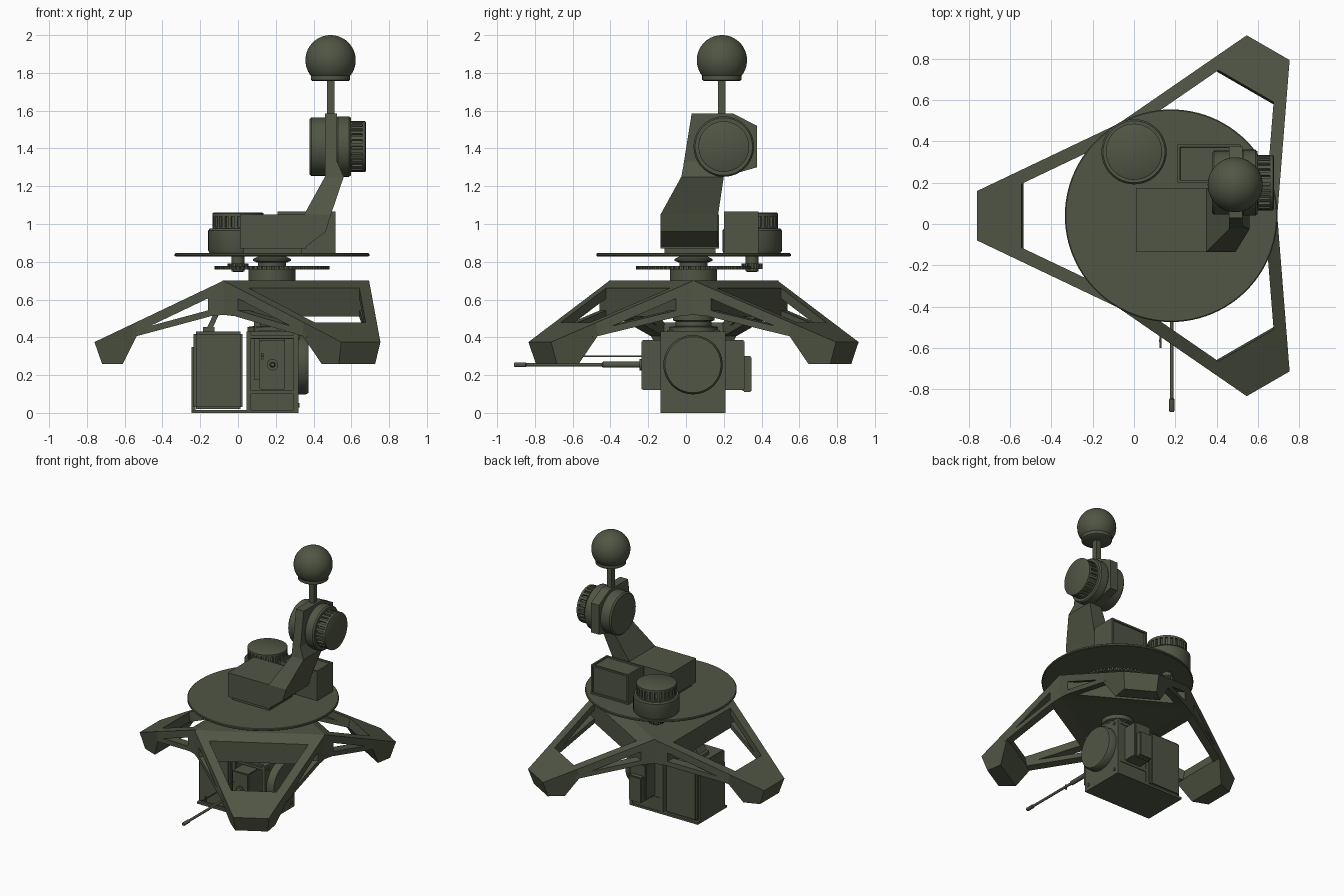
import bpy, bmesh, math
from math import sin, cos, pi, radians

if "Cube" in bpy.data.objects:
    bpy.data.objects.remove(bpy.data.objects["Cube"])

CX, CY = 0.18, 0.04          # turntable axis
olive = bpy.data.materials.new("dark_olive")
olive.diffuse_color = (0.080, 0.092, 0.058, 1)
olive.use_nodes = True
olive.node_tree.nodes["Principled BSDF"].inputs["Base Color"].default_value = olive.diffuse_color


def finish(name, bm, smooth=False):
    bmesh.ops.recalc_face_normals(bm, faces=bm.faces)
    me = bpy.data.meshes.new(name)
    bm.to_mesh(me)
    bm.free()
    me.materials.append(olive)
    ob = bpy.data.objects.new(name, me)
    bpy.context.collection.objects.link(ob)
    if smooth:
        bpy.ops.object.select_all(action='DESELECT')
        ob.select_set(True)
        bpy.context.view_layer.objects.active = ob
        bpy.ops.object.shade_smooth_by_angle(angle=radians(35))
    return ob


def loft(bm, rings):
    """Skin a list of equal-length rings and cap both ends."""
    rings = [[bm.verts.new(p) for p in ring] for ring in rings]
    n = len(rings[0])
    for a, b in zip(rings, rings[1:]):
        for i in range(n):
            j = (i + 1) % n
            bm.faces.new((a[i], a[j], b[j], b[i]))
    bm.faces.new(rings[0])
    bm.faces.new(rings[-1])


def box(name, x0, x1, y0, y1, z0, z1, bevel=0):
    bm = bmesh.new()
    loft(bm, [[(x0, y0, z), (x1, y0, z), (x1, y1, z), (x0, y1, z)] for z in (z0, z1)])
    if bevel:
        bmesh.ops.bevel(bm, geom=bm.edges[:], offset=bevel, segments=2, affect='EDGES')
    return finish(name, bm)


def orient(a, b, h, c, axis):
    p = {'z': (a, b, h), 'x': (h, a, b), 'y': (a, h, b)}[axis]
    return tuple(u + v for u, v in zip(p, c))


def lathe(name, c, pts, axis='z', n=48):
    """Turned solid: pts are (radius, height along axis)."""
    bm = bmesh.new()
    loft(bm, [[orient(r * cos(2 * pi * i / n), r * sin(2 * pi * i / n), h, c, axis)
               for i in range(n)] for r, h in pts])
    return finish(name, bm, True)


def gear(name, c, r_out, r_in, teeth, h0, h1, axis='z'):
    bm = bmesh.new()
    ring = []
    for i in range(teeth):
        for k, r in ((0, r_in), (.4, r_in), (.45, r_out), (.95, r_out)):
            t = 2 * pi * (i + k) / teeth
            ring.append((r * cos(t), r * sin(t)))
    loft(bm, [[orient(a, b, h, c, axis) for a, b in ring] for h in (h0, h1)])
    return finish(name, bm)


def ribbed_drum(name, c, r, h0, h1, axis='z'):
    d = h1 - h0
    gear(name + "_ribs", c, r, r * .9, 24, h0 + .1 * d, h1 - .2 * d, axis)
    lathe(name + "_cap", c, [(r, h1 - .22 * d), (r, h1 - .04 * d), (r - .006, h1)], axis)
    lathe(name + "_collar", c, [(r, h0), (r, h0 + .15 * d)], axis)


# ---- tripod: triangular body and three hollow truss legs
def half_width(r):
    return .12 + (.94 - r) * .476


def top_z(r):
    return .70 - (r - .257) * .476


def leg_piece(bm, ang, profile, wall=None, side=1, shrink=()):
    """Profile of (radius, z) swept across the leg, or only through one side wall."""
    sides = ([], [])
    for i, (r, z) in enumerate(profile):
        w = half_width(r) * (.8 if i in shrink else 1)
        for ring, y in zip(sides, (w * side, (w - wall) * side if wall else -w)):
            ring.append((CX + r * cos(ang) - y * sin(ang), CY + r * sin(ang) + y * cos(ang), z))
    loft(bm, sides)


bm = bmesh.new()
loft(bm, [[(CX + .514 * cos(radians(a)), CY + .514 * sin(radians(a)), z) for a in (0, 120, 240)]
          for z in (.52, .70)])
finish("tripod_body", bm)

for name, deg in (("left_leg", 180), ("back_leg", 60), ("front_leg", -60)):
    bm, ang = bmesh.new(), radians(deg)
    leg_piece(bm, ang, [(.25, .70), (.257, .70), (.34, top_z(.34)), (.34, .51), (.25, .52)])
    leg_piece(bm, ang, [(.725, top_z(.725)), (.94, .375), (.90, .26), (.79, .26), (.715, .41)],
              shrink=(2, 3))
    for s in (1, -1):
        leg_piece(bm, ang, [(.33, top_z(.33)), (.74, top_z(.74)), (.74, top_z(.74) - .055),
                            (.33, top_z(.33) - .055)], .068, s)
        leg_piece(bm, ang, [(.33, .545), (.74, .435), (.74, .40), (.33, .51)], .068, s)
    finish(name, bm)

# ---- turntable: hub, ring gear, disc
C = (CX, CY, 0)
lathe("hub", C, [(.125, .69), (.125, .765)])
gear("ring_gear", C, .305, .29, 72, .76, .778)
lathe("turntable_neck", C, [(.075, .77), (.075, .795), (.10, .805), (.10, .815), (.07, .83)])
lathe("turntable_disc", C, [(.51, .828), (.515, .832), (.515, .842), (.51, .846)], n=96)

# ---- turning motor with pinion
M = (0, .35, 0)
lathe("motor_housing", M, [(.15, .845), (.158, .86), (.158, .965), (.15, .975)])
ribbed_drum("motor", M, .136, .97, 1.06)
lathe("pinion_shaft", M, [(.02, .745), (.034, .75), (.034, .83)], n=24)
gear("pinion", M, .056, .044, 14, .762, .792)

# ---- control box with recessed panels on the back and top
ob = box("control_box", .21, .517, .20, .385, .845, 1.065)
bm = bmesh.new()
bm.from_mesh(ob.data)
for f in [f for f in bm.faces if f.normal.y > .9 or f.normal.z > .9]:
    bmesh.ops.inset_individual(bm, faces=[f], thickness=.018, depth=0)
    bmesh.ops.inset_individual(bm, faces=[f], thickness=.002, depth=-.01)
bm.to_mesh(ob.data)
bm.free()

# ---- cranked arm
box("arm_base", .01, .36, -.135, .175, .87, 1.05)
box("arm_foot", .03, .34, -.115, .155, .84, .875)
bm = bmesh.new()
loft(bm, [[(x0, y0, z), (x1, y0, z), (x1, y1, z), (x0, y1, z)] for x0, x1, y0, y1, z in (
    (.25, .35, -.135, .17, .872), (.25, .465, -.135, .17, .96),
    (.35, .492, -.135, .17, 1.05), (.46, .56, -.025, .20, 1.25), (.46, .525, -.01, .20, 1.33))])
finish("arm", bm)
bm = bmesh.new()
loft(bm, [[(x, y, z) for y, z in ((-.025, 1.24), (.03, 1.585), (.25, 1.585), (.375, 1.52),
                                  (.375, 1.30), (.20, 1.25))] for x in (.46, .525)])
finish("arm_head_plate", bm)

# ---- tilt joint
J = (0, .2, 1.41)
lathe("joint_cap", J, [(.145, .378), (.155, .388), (.155, .47)], 'x')
lathe("joint_housing", J, [(.13, .49), (.16, .53), (.16, .588), (.152, .598)], 'x')
ribbed_drum("joint_motor", J, .134, .59, .677, 'x')

# ---- mast and ball sensor
box("mast", .47, .51, .17, .21, 1.57, 1.77)
ball = [(.133 * cos(radians(a)), 1.867 + .133 * sin(radians(a))) for a in range(-36, 90, 5)]
lathe("ball_sensor", (.49, .19, 0), [(.095, 1.757), (.104, 1.763), (.104, 1.785)] + ball
      + [(.0005, 2.0)])

# ---- hanging neck under the tripod
lathe("hanger_neck", C, [(.11, .525), (.11, .49), (.095, .485), (.095, .46), (.13, .455), (.13, .42)])

# ---- ammunition box with side cover and feed tube
box("ammo_box", -.235, .025, -.135, .21, .02, .43, .012)
box("ammo_box_cover", -.245, -.225, -.11, .185, .01, .35)
box("feed_tube_lower", -.185, -.125, -.01, .09, .42, .455)
bm = bmesh.new()
loft(bm, [[(x, -.01, z), (x + .03, -.01, z), (x + .03, .09, z), (x, .09, z)]
          for x, z in ((-.165, .45), (-.15, .48), (-.13, .525))])
finish("feed_tube", bm)

# ---- cradle frame
box("cradle_floor", -.245, .32, -.135, .21, 0, .016)
box("cradle_roof", .045, .32, -.12, .195, .39, .43)
box("cradle_back_panel", .045, .31, .185, .205, .01, .42)
for y in (-.135, .185):
    for x in (.045, .295):
        box("cradle_post", x, x + .025, y, y + .025, .01, .43)
    for z in (.10, .395):
        box("cradle_rail", .045, .32, y, y + .025, z, z + .018)
box("cradle_inner_wall", .045, .06, -.12, .2, .01, .43)
box("cradle_end_plate", .30, .32, -.135, .21, .01, .43)
for y in (-.10, .175):
    for z in (.04, .40):
        lathe("bolt", (0, y, z), [(.012, .315), (.012, .326)], 'x', 12)

# ---- elevation drum
lathe("elevation_drum", (0, .037, .255), [(.157, .31), (.157, .36), (.148, .374)], 'x')

# ---- gun body and barrel
box("gun_body", .115, .25, -.235, .31, .12, .385, .006)
box("gun_mount", .115, .25, -.10, .18, .37, .44)
box("gun_rear_cap", .13, .235, .30, .347, .11, .30, .006)
box("gun_side_strut", .085, .118, -.05, .10, .175, .49)
G = (.183, 0, .255)
lathe("muzzle_collar", G, [(.03, -.245), (.03, -.22)], 'y', 24)
lathe("barrel", G, [(.016, -.22), (.016, -.44), (.009, -.445), (.009, -.845), (.013, -.85),
                    (.013, -.905), (.010, -.91)], 'y', 20)
lathe("cocking_rod", (.128, 0, .30), [(.005, -.20), (.005, -.60)], 'y', 12)
box("rod_tip", .122, .134, -.572, -.56, .283, .317)
